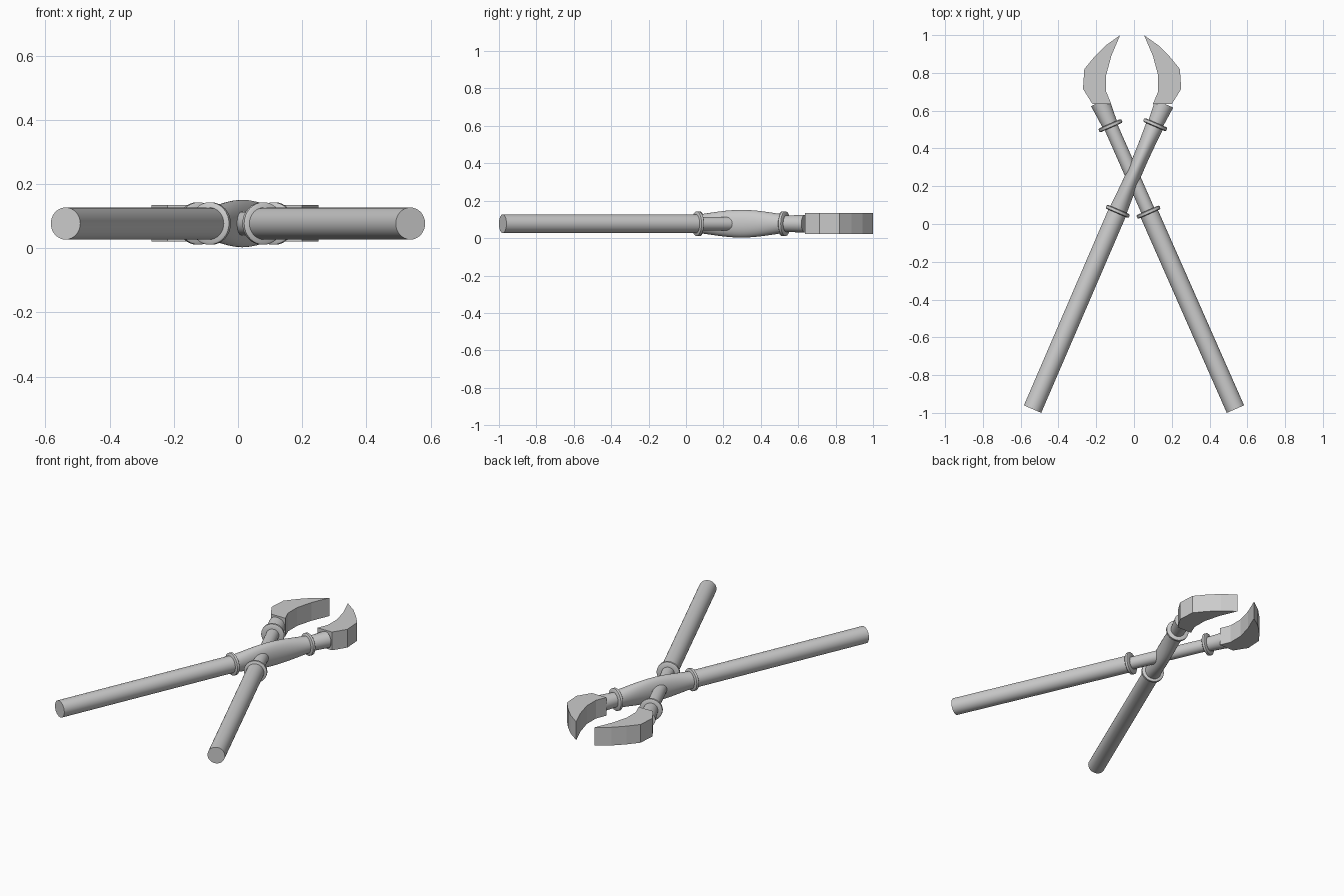
import bpy, bmesh, math
from mathutils import Vector, Matrix

cube = bpy.data.objects.get("Cube")
if cube:
    bpy.data.objects.remove(cube)

MID_Z = 0.077
UP = Vector((0, 0, 1))

steel = bpy.data.materials.new("light_grey_steel")
steel.use_nodes = True
steel.diffuse_color = (0.6, 0.6, 0.6, 1)
steel.node_tree.nodes["Principled BSDF"].inputs["Base Color"].default_value = (0.6, 0.6, 0.6, 1)


def finish(name, bm, smooth):
    bmesh.ops.recalc_face_normals(bm, faces=bm.faces)
    mesh = bpy.data.meshes.new(name)
    bm.to_mesh(mesh)
    bm.free()
    mesh.materials.append(steel)
    obj = bpy.data.objects.new(name, mesh)
    bpy.context.collection.objects.link(obj)
    if smooth:
        bpy.ops.object.select_all(action='DESELECT')
        obj.select_set(True)
        bpy.context.view_layer.objects.active = obj
        bpy.ops.object.shade_smooth_by_angle(angle=math.radians(40))
    return obj


def rod(name, origin, axis, stations, sides=32):
    """Capped elliptical rod; stations are (distance, half width, half height)."""
    side = axis.cross(UP)
    bm = bmesh.new()
    rings = []
    for t, w, h in stations:
        ring = []
        for i in range(sides):
            a = math.tau * i / sides
            ring.append(bm.verts.new(origin + axis * t + side * w * math.cos(a) + UP * h * math.sin(a)))
        rings.append(ring)
    for lower, upper in zip(rings, rings[1:]):
        for i in range(sides):
            j = (i + 1) % sides
            bm.faces.new((lower[i], lower[j], upper[j], upper[i]))
    bm.faces.new(rings[0])
    bm.faces.new(rings[-1])
    return finish(name, bm, True)


def collar(name, centre, axis):
    # Raised ring with softly rounded rim
    profile = [(-0.011, 0.03), (-0.011, 0.06), (-0.007, 0.066),
               (0.007, 0.066), (0.011, 0.06), (0.011, 0.03)]
    return rod(name, centre, axis, [(t, r, r) for t, r in profile])


def jaw(name, flip, shift):
    # Curved claw outline, extruded in height
    outline = [(0.053, 1.0), (0.13, 0.945), (0.19, 0.885), (0.243, 0.82), (0.25, 0.715),
               (0.2, 0.635), (0.1, 0.635), (0.127, 0.70), (0.127, 0.79), (0.1, 0.89)]
    bm = bmesh.new()
    face = bm.faces.new([bm.verts.new((flip * x + shift, y, 0.021)) for x, y in outline])
    top = bmesh.ops.extrude_face_region(bm, geom=[face])["geom"]
    bmesh.ops.translate(bm, vec=(0, 0, 0.113), verts=[v for v in top if isinstance(v, bmesh.types.BMVert)])
    return finish(name, bm, False)


def arm(label, start, end, flip, shift, middle):
    start, end = Vector((*start, MID_Z)), Vector((*end, MID_Z))
    length = (end - start).length
    axis = (end - start).normalized()
    grip_end, neck_start = 1.14, 1.64
    rod(label + "_handle", start, axis, [(0, 0.05, 0.05), (grip_end, 0.05, 0.05)])
    # Middle section, described by fractions between the two collars
    span = neck_start - grip_end
    rod(label + "_middle", start, axis, [(grip_end + f * span, w, h) for f, w, h in middle])
    rod(label + "_neck", start, axis, [(neck_start, 0.041, 0.043), (length, 0.052, 0.048)])
    collar(label + "_lower_collar", start + axis * grip_end, axis)
    collar(label + "_upper_collar", start + axis * neck_start, axis)
    jaw(label + "_jaw", flip, shift)


# Swollen pivot section, tall at the joint and narrow in plan
swelling = []
for i in range(17):
    f = i / 16
    s = math.sin(math.pi * f)
    swelling.append((f, 0.048 - 0.008 * s, 0.05 + 0.024 * s ** 1.2))

# The thin arm passes through the swollen one
arm("outer_arm", (-0.537, -0.98), (0.16, 0.637), 1, 0, swelling)
arm("inner_arm", (0.537, -0.98), (-0.18, 0.645), -1, -0.02, [(0, 0.037, 0.037), (1, 0.037, 0.037)])
